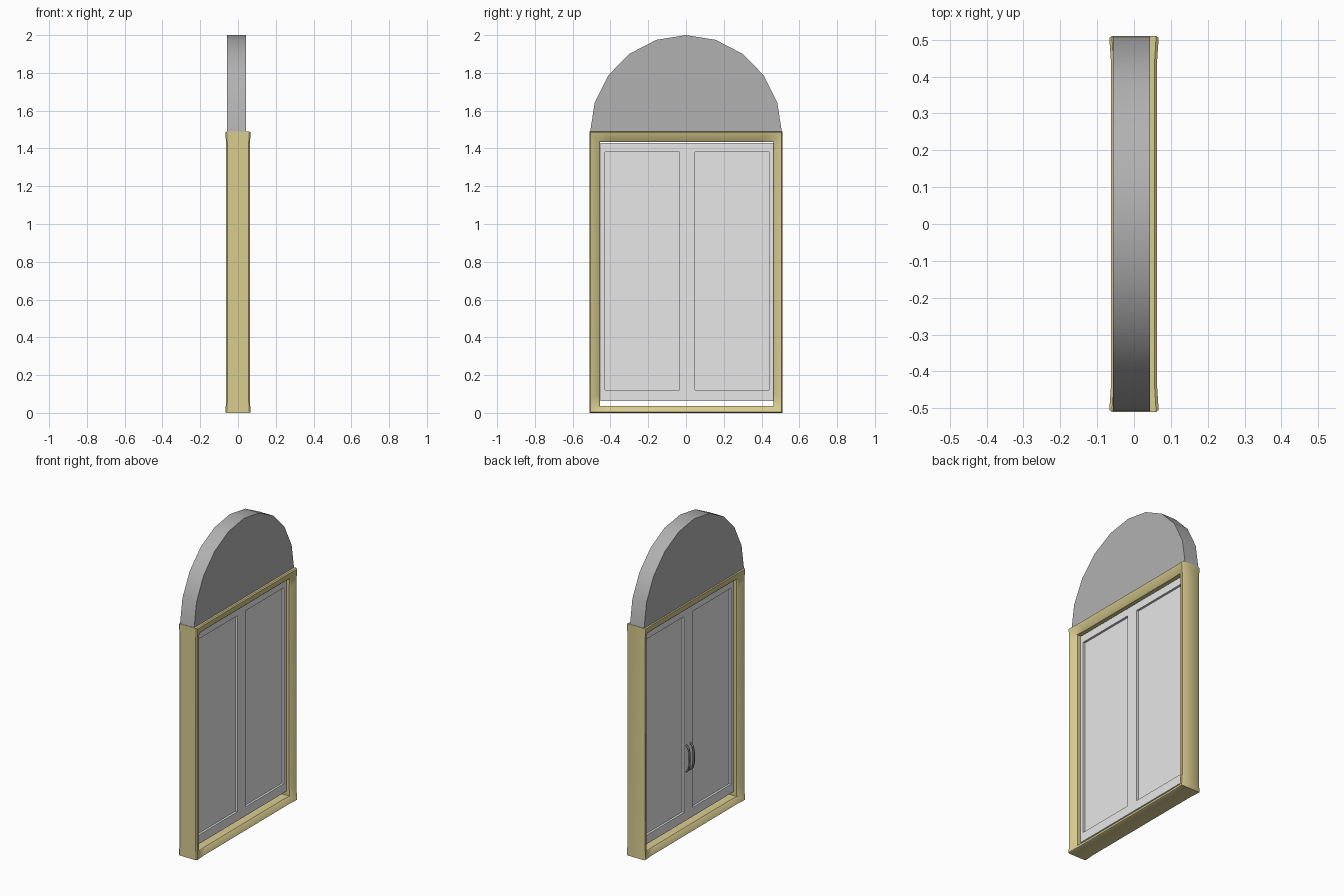
import bpy, bmesh, math
from mathutils import Vector

cube = bpy.data.objects.get("Cube")
if cube:
    bpy.data.objects.remove(cube, do_unlink=True)


def material(name, rgb):
    m = bpy.data.materials.new(name)
    m.use_nodes = True
    m.diffuse_color = (*rgb, 1)
    m.node_tree.nodes["Principled BSDF"].inputs["Base Color"].default_value = (*rgb, 1)
    return m


tan = material("tan_wood", (0.70, 0.61, 0.28))
light_grey = material("light_grey", (0.80, 0.80, 0.80))
mid_grey = material("mid_grey", (0.44, 0.44, 0.44))
dark_grey = material("dark_grey", (0.22, 0.22, 0.22))


def finish(name, bm, mat, smooth=None):
    bmesh.ops.recalc_face_normals(bm, faces=bm.faces)
    me = bpy.data.meshes.new(name)
    bm.to_mesh(me)
    bm.free()
    me.materials.append(mat)
    ob = bpy.data.objects.new(name, me)
    bpy.context.collection.objects.link(ob)
    if smooth:
        bpy.ops.object.select_all(action='DESELECT')
        ob.select_set(True)
        bpy.context.view_layer.objects.active = ob
        bpy.ops.object.shade_smooth_by_angle(angle=math.radians(smooth))
    return ob


# Frame: a closed profile swept round the opening, flared at the corners
half = [(0, 0.060), (0.10, 0.067), (0.25, 0.064), (0.85, 0.050), (1, 0.042)]
profile = half + [(t, -x) for t, x in reversed(half)]
outer = [Vector(p) for p in ((-0.51, 0), (0.51, 0), (0.51, 1.49), (-0.51, 1.49))]
inner = [Vector(p) for p in ((-0.456, 0.037), (0.463, 0.037), (0.463, 1.433), (-0.456, 1.433))]
stations = []
for i in range(4):
    j = (i + 1) % 4
    step = 0.07 / (outer[j] - outer[i]).length
    for f, flare in ((0, 1), (step, 0.93), (1 - step, 0.93)):
        stations.append((outer[i].lerp(outer[j], f), inner[i].lerp(inner[j], f), flare))
bm = bmesh.new()
rings = []
for o, n, flare in stations:
    ring = []
    for t, x in profile:
        p = o.lerp(n, t)
        ring.append(bm.verts.new((x * flare, p.x, p.y)))
    rings.append(ring)
for a, b in zip(rings, rings[1:] + rings[:1]):
    for k in range(len(profile)):
        m = (k + 1) % len(profile)
        bm.faces.new((a[k], a[m], b[m], b[k]))
finish("door_frame", bm, tan, 35)

# Arch panel: ten-sided half round
bm = bmesh.new()
angles = [math.pi * i / 10 for i in range(11)]
face = bm.faces.new([bm.verts.new((-0.057, 0.508 * math.cos(a), 1.485 + 0.515 * math.sin(a)))
                     for a in angles])
ext = bmesh.ops.extrude_face_region(bm, geom=[face])
bmesh.ops.translate(bm, vec=(0.1, 0, 0),
                    verts=[v for v in ext["geom"] if isinstance(v, bmesh.types.BMVert)])
bm.faces.ensure_lookup_table()
if not face.is_valid:
    bm.faces.new([v for v in bm.verts][:11])
finish("arch_panel", bm, mid_grey, 30)

# Double door: slab with two recessed panels on each side
y0, y1, z0, z1 = -0.452, 0.462, 0.062, 1.428
panels = [(-0.43, -0.035), (0.047, 0.44)]
bm = bmesh.new()
bmesh.ops.create_cube(bm, size=1)
for v in bm.verts:
    v.co = (0.04 * v.co.x, y0 if v.co.y < 0 else y1, z0 if v.co.z < 0 else z1)
cuts = [((0, y, 0), (0, 1, 0)) for p in panels for y in p]
cuts += [((0, 0, z), (0, 0, 1)) for z in (0.12, 1.38)]
for co, no in cuts:
    bmesh.ops.bisect_plane(bm, geom=bm.verts[:] + bm.edges[:] + bm.faces[:],
                           plane_co=co, plane_no=no)
bm.normal_update()
recess = []
for f in bm.faces:
    c = f.calc_center_median()
    if abs(f.normal.x) > 0.9 and 0.12 < c.z < 1.38 and any(a < c.y < b for a, b in panels):
        recess.append(f)
for f in bmesh.ops.extrude_discrete_faces(bm, faces=recess)["faces"]:
    for v in f.verts:
        v.co.x *= 0.3
# merge coplanar strips so the rails read as one surface
bmesh.ops.dissolve_limit(bm, angle_limit=0.01, verts=bm.verts[:], edges=bm.edges[:])
finish("double_door", bm, light_grey)

# Pull handles: bowed bars beside the meeting line
for side, y in (("left", 0.026), ("right", -0.016)):
    cu = bpy.data.curves.new("handle_path", 'CURVE')
    cu.dimensions = '3D'
    cu.bevel_depth = 0.006
    cu.bevel_resolution = 1
    cu.use_fill_caps = True
    sp = cu.splines.new('POLY')
    path = [(-0.018, 0.375), (-0.036, 0.39), (-0.044, 0.42),
            (-0.044, 0.50), (-0.036, 0.53), (-0.018, 0.545)]
    sp.points.add(len(path) - 1)
    for pt, (x, z) in zip(sp.points, path):
        pt.co = (x, y, z, 1)
    cu.materials.append(dark_grey)
    ob = bpy.data.objects.new(side + "_handle", cu)
    bpy.context.collection.objects.link(ob)
